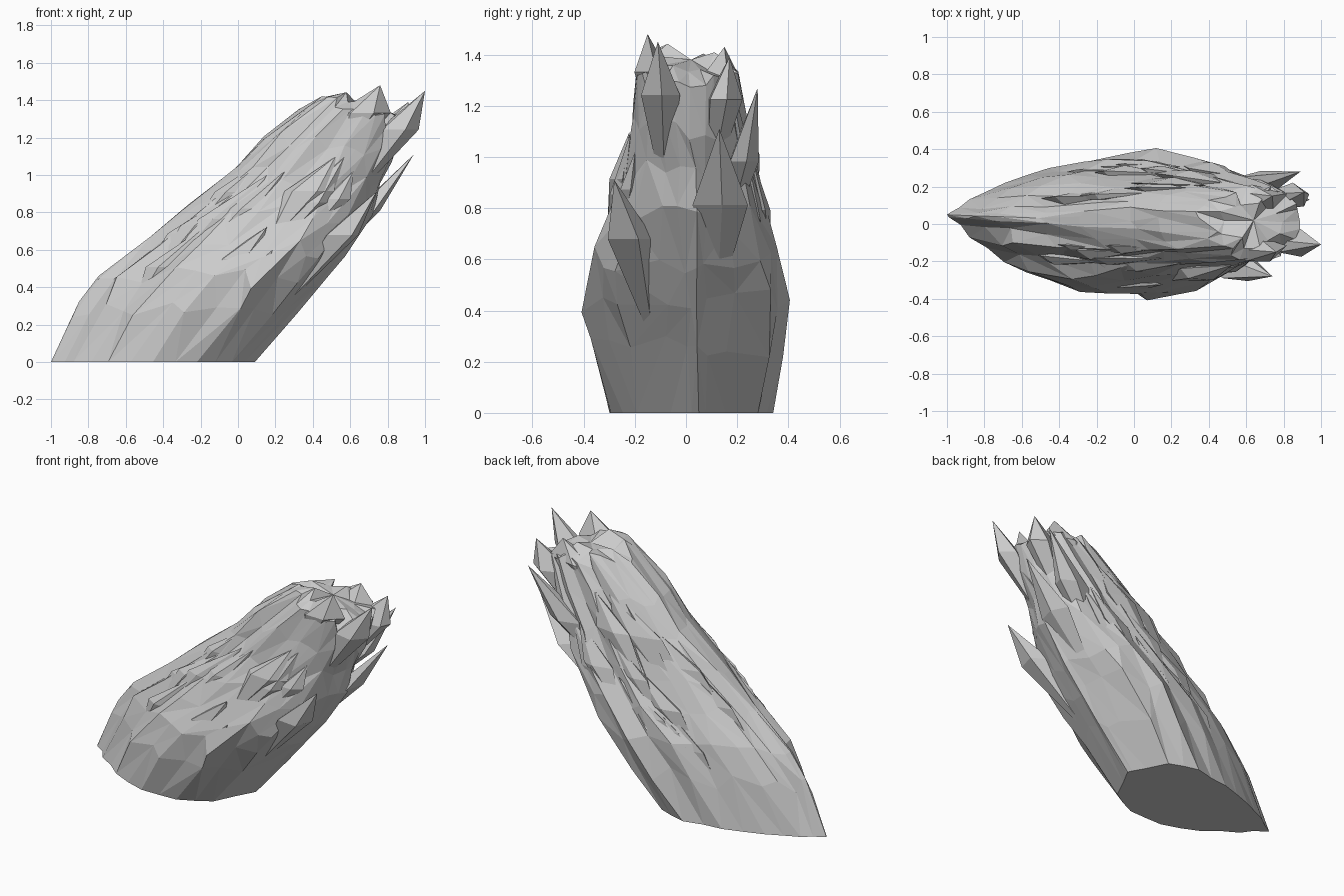
import bpy, bmesh, math, random
from mathutils import Vector

if "Cube" in bpy.data.objects:
    bpy.data.objects.remove(bpy.data.objects["Cube"])

random.seed(5)
N = 28

# Horizontal extents of the leaning rock: z, x min, x max, y min, y max
SECTIONS = [
    (0.00, -1.00, 0.09, -0.31, 0.34), (0.18, -0.92, 0.25, -0.36, 0.37),
    (0.31, -0.86, 0.36, -0.39, 0.38), (0.48, -0.73, 0.50, -0.41, 0.40),
    (0.56, -0.58, 0.57, -0.40, 0.40), (0.72, -0.43, 0.68, -0.34, 0.34),
    (0.85, -0.25, 0.76, -0.30, 0.31), (0.92, -0.15, 0.74, -0.26, 0.29),
    (1.10, 0.06, 0.84, -0.23, 0.26), (1.25, 0.18, 0.88, -0.22, 0.22),
    (1.38, 0.37, 0.92, -0.21, 0.20), (1.48, 0.55, 0.95, -0.18, 0.18)]
# Half width along the section, sharp at the left, blunt at the right
BACK = [(0, 0), (0.1, 0.27), (0.25, 0.53), (0.45, 0.82), (0.7, 1), (0.88, 0.88), (1, 0)]
FRONT = [(0, 0), (0.1, 0.32), (0.25, 0.64), (0.45, 0.97), (0.7, 0.98), (0.88, 0.75), (1, 0)]


def sample(table, t):
    for lo, hi in zip(table, table[1:]):
        if t <= hi[0]:
            break
    f = min(max((t - lo[0]) / (hi[0] - lo[0]), 0), 1)
    return [p + (q - p) * f for p, q in zip(lo[1:], hi[1:])]


def surf(a, z, k=1.0):
    """Point on the rock skin at angle a and height z, scaled by k."""
    x0, x1, y0, y1 = sample(SECTIONS, z)
    c, s = math.cos(a), math.sin(a)
    w = sample(BACK if s > 0 else FRONT, (1 + c) / 2)[0]
    f = min(max((z - 0.5) / 0.8, 0), 0.8)
    w += (abs(s) ** 0.8 - w) * f
    mid = 0.05 - 0.02 * z
    y = mid + k * ((y1 - mid) * w if s > 0 else (y0 - mid) * w)
    return Vector(((x0 + x1) / 2 + k * (x1 - x0) / 2 * c, y, z))


def finish(bm, name):
    bmesh.ops.recalc_face_normals(bm, faces=bm.faces)
    me = bpy.data.meshes.new(name)
    bm.to_mesh(me)
    bm.free()
    ob = bpy.data.objects.new(name, me)
    bpy.context.collection.objects.link(ob)
    return ob


# Main body: grooved loft with irregular long facets
bm = bmesh.new()
levels = [0, 0.2, 0.34, 0.46, 0.6, 0.74, 0.87, 1.0]
groove = [random.uniform(0.98, 1.04) if i % 2 else random.uniform(0.90, 0.99)
          for i in range(N)]
rows = []
for j, f in enumerate(levels):
    row = []
    for i in range(N):
        a = 2 * math.pi * i / N
        c = math.cos(a)
        if j and random.random() < 0.4:
            groove[i] += random.uniform(-0.06, 0.06)
        groove[i] = min(max(groove[i], 0.89), 1.04)
        k = groove[i]
        if c > 0.7:
            k = 0.99 + random.uniform(-0.015, 0.015)
        if i in (0, N // 2):
            k = 1.0
        if j == 0:
            k = 0.6 + 0.4 * k
        z = (1.33 - 0.06 * c) * f
        if j:
            z += random.uniform(-0.05, 0.05)
        row.append(bm.verts.new(surf(a + random.uniform(-0.05, 0.05) * (j > 0), z, k)))
    rows.append(row)
for j in range(len(rows) - 1):
    for i in range(N):
        n = (i + 1) % N
        p, q, r, s = rows[j][i], rows[j][n], rows[j + 1][n], rows[j + 1][i]
        if random.random() < 0.5:
            bm.faces.new((p, q, r))
            bm.faces.new((p, r, s))
        else:
            bm.faces.new((p, q, s))
            bm.faces.new((q, r, s))
bm.faces.new(rows[0][::-1])

# Broken crown closing the top
crown = []
for i in range(0, N, 2):
    v = rows[-1][i].co
    p = v.lerp(Vector((0.64, 0, 1.38)), random.uniform(0.3, 0.6))
    p.z += random.uniform(0.0, 0.05) if v.x < 0.75 else random.uniform(-0.03, 0.03)
    crown.append(bm.verts.new(p))
hub = bm.verts.new((0.64, 0.02, 1.38))
M = len(crown)
o = rows[-1]
for i in range(M):
    n = (i + 1) % M
    bm.faces.new((o[2 * i], o[2 * i + 1], crown[i]))
    bm.faces.new((o[2 * i + 1], o[(2 * i + 2) % N], crown[n]))
    bm.faces.new((o[2 * i + 1], crown[n], crown[i]))
    bm.faces.new((crown[i], crown[n], hub))
finish(bm, "rock_body")


def shard(bm, base, tip, wx, wy, belly=0.5):
    """Angular splinter running from base to tip."""
    base, tip = Vector(base), Vector(tip)
    c = base.lerp(tip, belly)
    ring = []
    for i in range(5):
        a = 2 * math.pi * (i + 0.5 * random.random()) / 5
        ring.append(bm.verts.new(c + Vector((wx * math.cos(a), wy * math.sin(a), 0))))
    b, t = bm.verts.new(base), bm.verts.new(tip)
    for i in range(5):
        n = (i + 1) % 5
        bm.faces.new((ring[i], ring[n], t))
        bm.faces.new((ring[n], ring[i], b))


# Large splinters on the crown and the underside ledge
bm = bmesh.new()
for base, tip, wx, wy, belly in [
        ((0.55, -0.08, 0.80), (1.00, -0.11, 1.45), 0.11, 0.08, 0.68),
        ((0.45, -0.10, 0.95), (0.76, -0.15, 1.48), 0.15, 0.07, 0.72),
        ((0.45, 0.08, 0.95), (0.74, 0.15, 1.43), 0.17, 0.08, 0.75),
        ((0.55, 0.08, 0.80), (0.91, 0.17, 1.39), 0.13, 0.08, 0.72),
        ((0.30, 0.12, 0.55), (0.89, 0.28, 1.27), 0.12, 0.07, 0.6),
        ((0.35, 0.12, 0.40), (0.94, 0.13, 1.11), 0.07, 0.12, 0.58),
        ((0.20, -0.12, 0.25), (0.74, -0.28, 0.91), 0.10, 0.10, 0.65)]:
    shard(bm, base, tip, wx, wy, belly)
finish(bm, "rock_spikes")

# Long slabs layered into both flanks
bm = bmesh.new()
for i in range(30):
    side = 1 if i % 2 else -1
    a = side * random.uniform(0.8, 2.6)
    z0 = random.uniform(0.02, 0.8)
    z1 = min(z0 + random.uniform(0.42, 0.65), 1.34)
    shard(bm, surf(a, z0, 0.84), surf(a + random.uniform(-0.06, 0.06), z1, 0.98),
          random.uniform(0.09, 0.14), random.uniform(0.03, 0.05),
          random.uniform(0.5, 0.7))
finish(bm, "rock_slabs")
